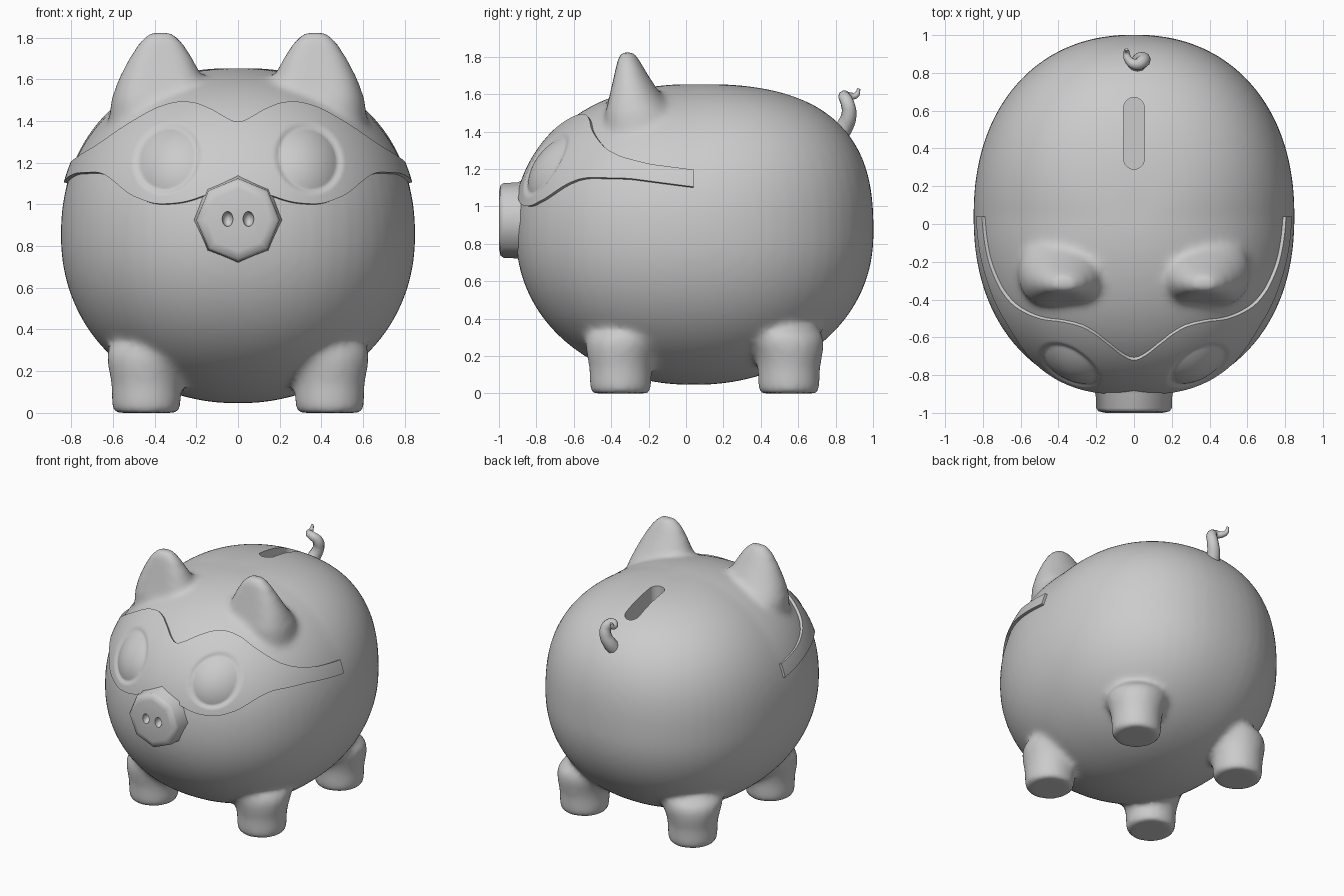
import bpy, bmesh, math
from mathutils import Vector

if "Cube" in bpy.data.objects:
    bpy.data.objects.remove(bpy.data.objects["Cube"])

grey = bpy.data.materials.new("plain grey")
grey.diffuse_color = (0.6, 0.6, 0.6, 1)
grey.use_nodes = True
grey.node_tree.nodes["Principled BSDF"].inputs["Base Color"].default_value = grey.diffuse_color
CY, CZ = 0.04, 0.85           # body centre
TAU = 2 * math.pi


def new_object(name, bm):
    bmesh.ops.recalc_face_normals(bm, faces=bm.faces)
    me = bpy.data.meshes.new(name)
    bm.to_mesh(me)
    bm.free()
    ob = bpy.data.objects.new(name, me)
    bpy.context.collection.objects.link(ob)
    me.materials.append(grey)
    return ob


def loft(bm, rings):
    """Skin closed rings of points and cap both ends."""
    loops = [[bm.verts.new(p) for p in r] for r in rings]
    n = len(loops[0])
    for a, b in zip(loops, loops[1:]):
        for i in range(n):
            j = (i + 1) % n
            bm.faces.new((a[i], a[j], b[j], b[i]))
    bm.faces.new(loops[0][::-1])
    bm.faces.new(loops[-1])


def finish(ob, angle):
    """Bake modifiers and shade."""
    bpy.ops.object.select_all(action='DESELECT')
    ob.select_set(True)
    bpy.context.view_layer.objects.active = ob
    bpy.ops.object.convert(target='MESH')
    bpy.ops.object.shade_smooth_by_angle(angle=math.radians(angle))


def cut(ob, cutter):
    m = ob.modifiers.new("cut", 'BOOLEAN')
    m.operation, m.solver, m.object = 'DIFFERENCE', 'EXACT', cutter
    cutter.hide_render = True
    cutter.hide_set(True)


def body_point(phi, z):
    """Body surface at azimuth phi (0 = front) and height z."""
    back = max(0, -math.cos(phi))
    nz = 2.2 + 0.5 * back if z > CZ else 2.08
    f = max(0, 1 - abs((z - CZ) / 0.805) ** nz) ** (1 / nz)
    s, c = math.sin(phi), -math.cos(phi)
    b = 0.963 if c > 0 else 0.95
    r = f / (abs(s / 0.85) ** 2.2 + abs(c / b) ** 2.2) ** (1 / 2.2)
    return Vector((s * r, CY + c * r, z))


# Body, ears and legs, fused into one smooth skin
bm = bmesh.new()
loft(bm, [[body_point(TAU * i / 64, CZ - 0.805 * math.cos(math.pi * k / 40))
           for i in range(64)] for k in range(1, 40)])
for side in (-1, 1):
    # height, half-width, half-depth, y of the centre
    ear = [(1.25, .25, .20, -.27), (1.4, .25, .24, -.25), (1.5, .24, .22, -.265),
           (1.6, .205, .155, -.29), (1.7, .155, .105, -.305),
           (1.78, .105, .068, -.315), (1.825, .055, .042, -.318)]
    rings = []
    for z, rx, ry, y in ear:
        ring = []
        for i in range(32):
            c, s = math.cos(TAU * i / 32), math.sin(TAU * i / 32)
            cup = 1 - 0.25 * max(0, -s) ** 4      # hollow front of the ear
            ring.append((side * (0.37 + rx * c), y + ry * s * cup, z))
        rings.append(ring)
    loft(bm, rings)
    for y, dy in ((-0.35, 1), (0.55, -1)):
        # height, radius, shift towards the body centre
        leg = [(0, .155, 0), (.02, .165, 0), (.14, .168, 0), (.2, .18, .0),
               (.26, .2, .01), (.31, .21, .025), (.36, .2, .06), (.42, .15, .1)]
        loft(bm, [[(side * (0.44 - d + r * math.cos(TAU * i / 24)),
                    y + dy * d + r * math.sin(TAU * i / 24), z) for i in range(24)]
                  for z, r, d in leg])
body = new_object("body", bm)
rm = body.modifiers.new("fuse", 'REMESH')
rm.mode, rm.voxel_size, rm.use_smooth_shade = 'VOXEL', 0.02, True
sm = body.modifiers.new("soften", 'SMOOTH')
sm.factor, sm.iterations = 0.5, 14

# Coin slot
bm = bmesh.new()
outline = []
for i in range(24):
    a = TAU * (i + 0.5) / 24
    outline.append((0.055 * math.cos(a),
                    0.48 + 0.055 * math.sin(a) + math.copysign(0.135, math.sin(a))))
loft(bm, [[(x, y, z) for x, y in outline] for z in (1.45, 1.8)])
cut(body, new_object("slot_cutter", bm))
finish(body, 45)

# Snout: eight-sided, point up, with two nostrils
bm = bmesh.new()
loft(bm, [[(r * math.sin(TAU * i / 8), y, 0.925 + r * math.cos(TAU * i / 8))
           for i in range(8)]
          for y, r in ((-.80, .26), (-.86, .225), (-.9, .203), (-.975, .2),
                       (-.992, .188), (-1.0, .15))])
snout = new_object("snout", bm)
bm = bmesh.new()
for side in (-1, 1):
    ball = bmesh.ops.create_uvsphere(bm, u_segments=16, v_segments=10, radius=1)
    for v in ball["verts"]:
        v.co = Vector((side * 0.05 + v.co.x * 0.026, -1.0 + v.co.y * 0.04,
                       0.93 + v.co.z * 0.036))
cut(snout, new_object("nostril_cutter", bm))
finish(snout, 48)

# Mask: a band following the body, with domed eyes set in shallow recesses
TOP = [(0, 1.38), (5, 1.41), (10, 1.445), (17, 1.475), (24, 1.485), (30, 1.475),
       (36, 1.45), (47, 1.36), (54, 1.30), (61, 1.26), (73, 1.22), (90, 1.19)]
LOW = [(0, 1.12), (7, 1.055), (15, 1.01), (20, 1.0), (25, 1.0), (33, 1.04),
       (41, 1.11), (46, 1.14), (50, 1.15), (66, 1.145), (90, 1.10)]


def lookup(table, d):
    for (a, u), (b, v) in zip(table, table[1:]):
        if d <= b:
            return u + (v - u) * (d - a) / (b - a)
    return table[-1][1]


def height(table, d):
    return sum(lookup(table, min(90, abs(d + k))) for k in (-2, -1, 0, 1, 2)) / 5


def lift(p):
    """Height of the mask above the body, including the eyes."""
    dx, dz = abs(p.x) - 0.335, p.z - 1.215
    d = math.hypot((dx + 0.1 * dz) / 0.16, dz / 0.17)
    if d > 1:
        return 0.017
    if d > 0.86:
        return 0.004 + 0.013 * (d - 0.86) / 0.14
    return 0.004 + 0.03 * (1 - (d / 0.86) ** 2)


bm = bmesh.new()
U, V = 200, 56
grid = []
for i in range(-1, U + 2):
    row = []
    d = -90 + 180 * min(max(i, 0), U) / U
    lo, hi = height(LOW, d), height(TOP, d)
    for k in range(-1, V + 2):
        p = body_point(math.radians(d), lo + (hi - lo) * min(max(k, 0), V) / V)
        rim = i in (-1, U + 1) or k in (-1, V + 1)
        out = (p - Vector((0, CY, CZ))).normalized()
        row.append(bm.verts.new(p + out * (-0.025 if rim else lift(p))))
    grid.append(row)
for a, b in zip(grid, grid[1:]):
    for k in range(V + 2):
        bm.faces.new((a[k], b[k], b[k + 1], a[k + 1]))
mask = new_object("eye_mask", bm)
finish(mask, 65)

# Curly tail: tapered curve
cu = bpy.data.curves.new("tail", 'CURVE')
cu.dimensions, cu.bevel_depth, cu.bevel_resolution = '3D', 1.0, 3
cu.use_fill_caps = True
path = [(0, .80, 1.36, .05), (.02, .85, 1.43, .046), (.045, .872, 1.50, .04),
        (.045, .86, 1.56, .036), (.01, .845, 1.59, .03), (-.03, .87, 1.59, .022),
        (-.04, .91, 1.595, .016), (-.04, .925, 1.63, .008)]
sp = cu.splines.new('BEZIER')
sp.bezier_points.add(len(path) - 1)
for bp, (x, y, z, r) in zip(sp.bezier_points, path):
    bp.co, bp.radius = (x, y, z), r
    bp.handle_left_type = bp.handle_right_type = 'AUTO'
cu.resolution_u = 5
cu.materials.append(grey)
tail = bpy.data.objects.new("tail", cu)
bpy.context.collection.objects.link(tail)
finish(tail, 60)
